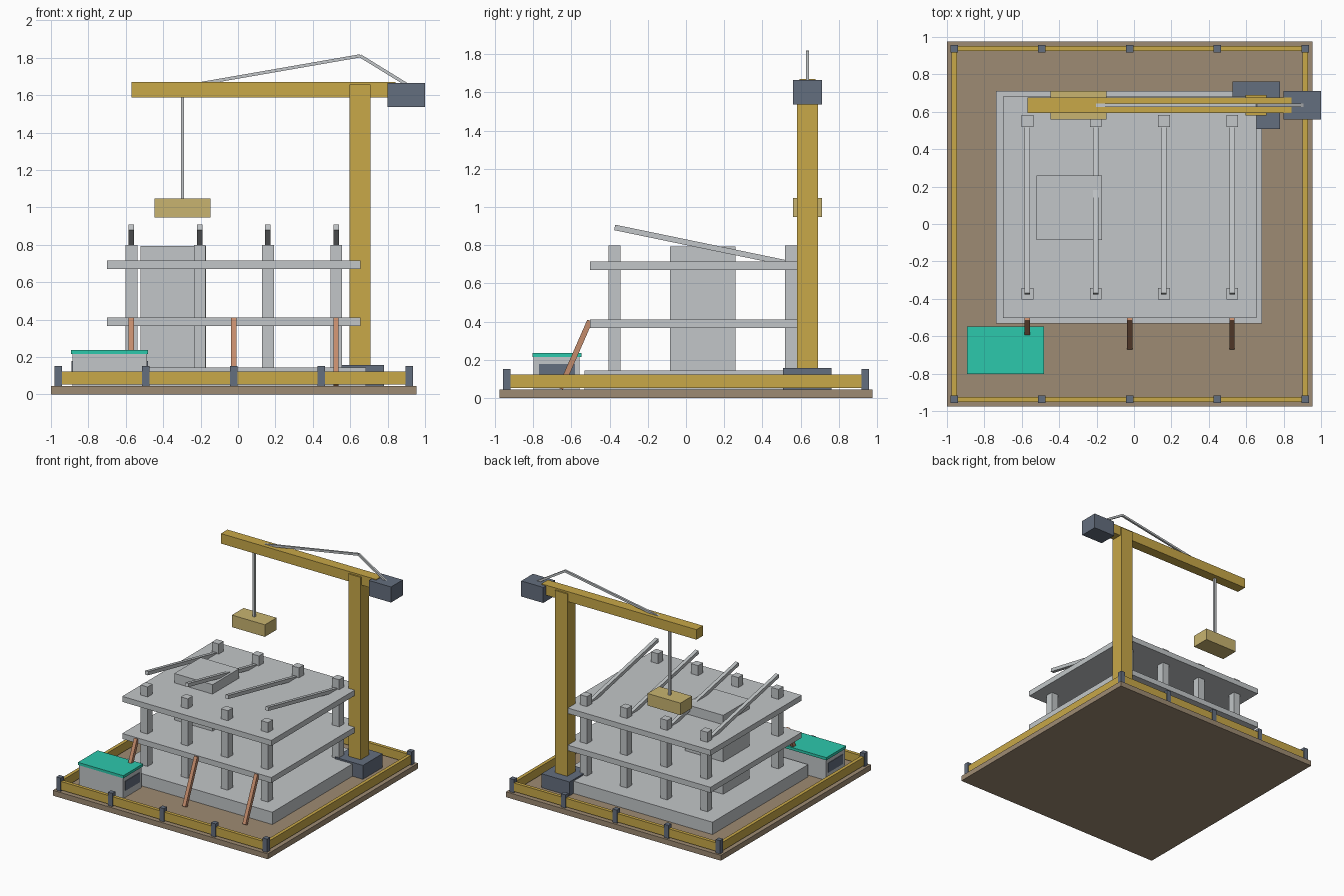
import bpy
import bmesh
from mathutils import Vector, Matrix

cube = bpy.data.objects.get("Cube")
if cube:
    bpy.data.objects.remove(cube, do_unlink=True)


def linear(v):
    v /= 255
    return v / 12.92 if v <= 0.04045 else ((v + 0.055) / 1.055) ** 2.4


def material(name, r, g, b):
    m = bpy.data.materials.new(name)
    m.use_nodes = True
    colour = (linear(r), linear(g), linear(b), 1)
    m.diffuse_color = colour
    m.node_tree.nodes["Principled BSDF"].inputs["Base Color"].default_value = colour
    return m


earth = material("earth brown", 158, 139, 115)
yellow = material("crane yellow", 200, 168, 72)
steel = material("slate steel", 100, 110, 126)
concrete = material("concrete grey", 194, 198, 200)
teal = material("teal roof", 44, 200, 172)
timber = material("prop timber", 196, 140, 108)
pallet = material("pale load", 200, 180, 112)


def add_box(name, mat, matrix):
    """Unit cube placed by a matrix."""
    bm = bmesh.new()
    bmesh.ops.create_cube(bm, size=1, matrix=matrix)
    mesh = bpy.data.meshes.new(name)
    bm.to_mesh(mesh)
    bm.free()
    mesh.materials.append(mat)
    obj = bpy.data.objects.new(name, mesh)
    bpy.context.collection.objects.link(obj)
    return obj


def box(name, mat, x, y, z):
    """Upright box from its (min, max) extents."""
    lo, hi = Vector((x[0], y[0], z[0])), Vector((x[1], y[1], z[1]))
    return add_box(name, mat, Matrix.Translation((lo + hi) / 2) @ Matrix.Diagonal(hi - lo).to_4x4())


def around(c, width):
    return (c - width / 2, c + width / 2)


def bar(name, mat, start, end, width):
    """Square bar between two points."""
    a, b = Vector(start), Vector(end)
    d = b - a
    along = d.normalized()
    # keep one pair of sides square to the vertical plane of the bar
    side = Vector((1, 0, 0)) if abs(along.x) < 0.01 else Vector((0, 1, 0))
    rot = Matrix((side, along.cross(side), along)).transposed().to_4x4()
    size = Matrix.Diagonal((width, width, d.length, 1))
    return add_box(name, mat, Matrix.Translation((a + b) / 2) @ rot @ size)


MID = -0.023      # centre of the plot in x
GROUND = 0.044    # top of the ground plate

# Ground plate
box("ground", earth, around(MID, 1.954), (-0.975, 0.975), (0, GROUND))

# Perimeter fence
for side, label in ((-1, "front"), (1, "back")):
    y = side * 0.938
    box(f"fence_rail_{label}", yellow, around(MID, 1.89), around(y, 0.028), (0.053, 0.123))
    for i in range(5):
        x = MID + (i - 2) * 0.469
        box(f"fence_post_{label}_{i + 1}", steel, around(x, 0.04), around(y, 0.04), (GROUND, 0.153))
for side, label in ((-1, "right"), (1, "left")):
    box(f"fence_rail_{label}", yellow, around(MID + side * 0.938, 0.028), (-0.938, 0.938), (0.053, 0.123))

# Building: foundation, floor slabs and lift core
box("foundation", concrete, (-0.738, 0.685), (-0.532, 0.71), (GROUND, 0.145))
for i, top in enumerate((0.411, 0.716)):
    box(f"floor_slab_{i + 1}", concrete, (-0.7, 0.655), (-0.503, 0.682), (top - 0.045, top))
box("lift_core", concrete, (-0.52, -0.172), (-0.085, 0.26), (0.145, 0.793))

# Columns in two rows, with a sloping roof beam on each line
for i in range(4):
    x = -0.57 + i * 0.365
    for y, label in ((-0.373, "front"), (0.55, "back")):
        box(f"column_{label}_{i + 1}", concrete, around(x, 0.063), around(y, 0.063), (0.145, 0.798))
    bar(f"roof_beam_{i + 1}", concrete, (x, -0.373, 0.893), (x, 0.545, 0.703), 0.029)

# Raking timber props
for i in range(3):
    x = -0.57 + i * 0.547
    bar(f"raking_prop_{i + 1}", timber, (x, -0.658, 0.05), (x, -0.503, 0.405), 0.029)

# Site hut with a window strip on both ends
box("hut_body", concrete, (-0.885, -0.487), (-0.798, -0.556), (GROUND, 0.215))
for x, label in ((-0.885, "right"), (-0.487, "left")):
    box(f"hut_window_{label}", steel, around(x, 0.009), (-0.77, -0.582), (0.1, 0.179))
box("hut_roof", teal, (-0.893, -0.481), (-0.803, -0.547), (0.215, 0.237))

# Tower crane
CX, CY = 0.653, 0.635
box("crane_base", steel, around(CX, 0.255), around(CY, 0.255), (GROUND, 0.158))
box("crane_mast", yellow, around(CX, 0.113), around(CY, 0.11), (0.158, 1.656))
box("crane_jib", yellow, (-0.57, 0.841), around(CY, 0.085), (1.588, 1.67))
box("counterweight", steel, (0.8, 1.0), around(CY, 0.153), (1.536, 1.664))
bar("long_tie", concrete, (-0.21, CY, 1.66), (CX, CY, 1.81), 0.017)
bar("short_tie", concrete, (CX, CY, 1.81), (0.905, CY, 1.655), 0.017)
box("hoist_cable", concrete, around(-0.297, 0.018), around(CY, 0.018), (1.04, 1.6))
box("hoisted_load", pallet, around(-0.297, 0.3), around(CY, 0.152), (0.947, 1.046))
